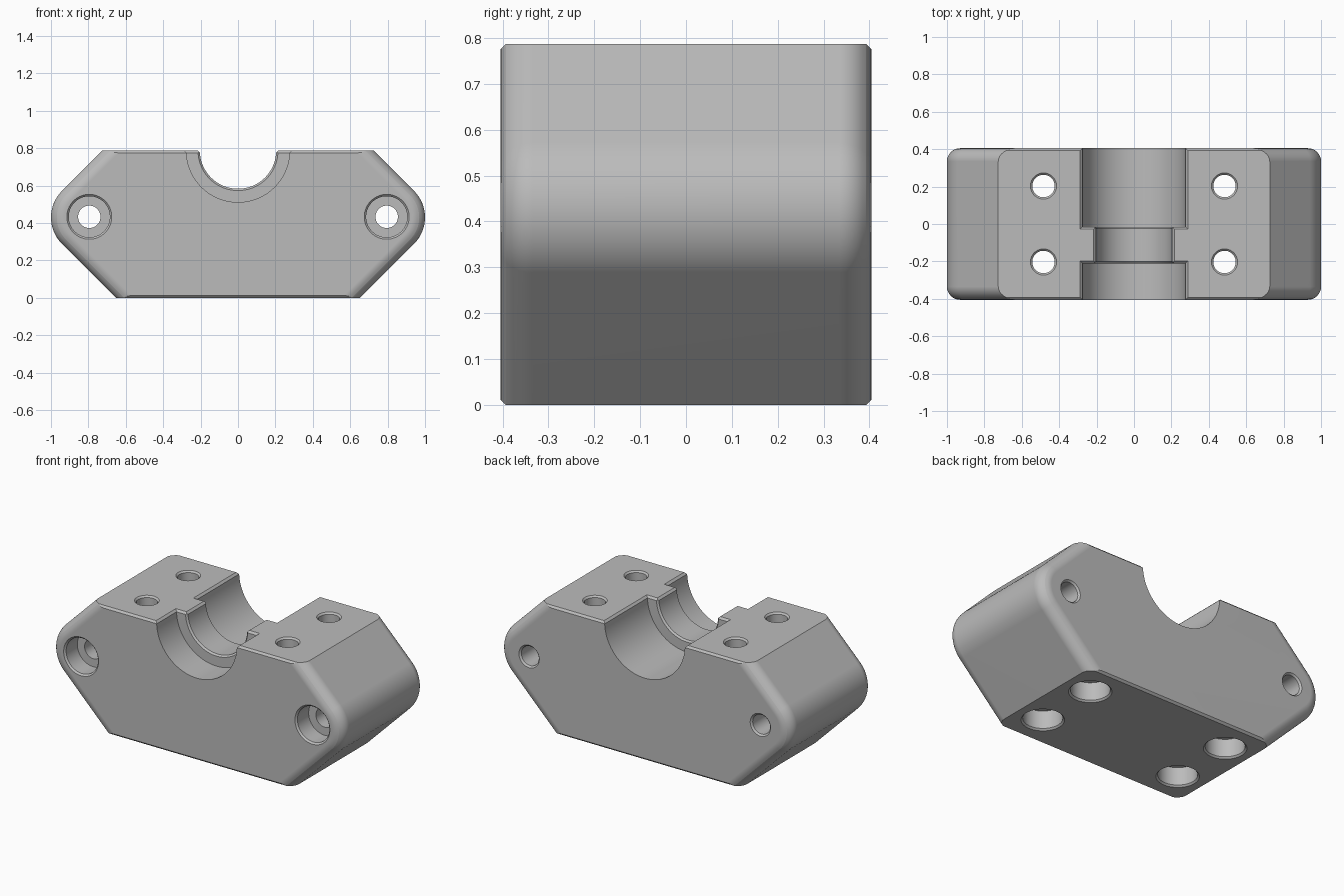
import bpy, bmesh, math
from mathutils import Matrix

TOP, HALF_Y = 0.787, 0.405
NOSE_X, NOSE_Z, NOSE_R = 0.8, 0.43, 0.2
FILLET, CHAMFER = 0.07, 0.012

if "Cube" in bpy.data.objects:
    bpy.data.objects.remove(bpy.data.objects["Cube"], do_unlink=True)

grey = bpy.data.materials.new("plain grey")
grey.use_nodes = True
colour = (0.5, 0.5, 0.5, 1)
grey.diffuse_color = colour
grey.node_tree.nodes["Principled BSDF"].inputs["Base Color"].default_value = colour


def loft(name, rings):
    """Closed solid through a list of equally long point rings."""
    bm = bmesh.new()
    loops = [[bm.verts.new(p) for p in ring] for ring in rings]
    for a, b in zip(loops, loops[1:]):
        for i in range(len(a)):
            j = (i + 1) % len(a)
            bm.faces.new((a[i], a[j], b[j], b[i]))
    bm.faces.new(loops[0])
    bm.faces.new(loops[-1])
    bmesh.ops.recalc_face_normals(bm, faces=bm.faces)
    mesh = bpy.data.meshes.new(name)
    bm.to_mesh(mesh)
    bm.free()
    mesh.materials.append(grey)
    obj = bpy.data.objects.new(name, mesh)
    bpy.context.collection.objects.link(obj)
    return obj


def outline(y, inset, trim):
    """Block outline: sides pulled in by inset, top and bottom by trim."""
    r = NOSE_R - inset
    reach = NOSE_X + r * math.sqrt(2)
    low, high = trim, TOP - trim
    half = [(reach - NOSE_Z + low, low)]
    for i in range(17):
        a = math.radians(-45 + 90 * i / 16)
        half.append((NOSE_X + r * math.cos(a), NOSE_Z + r * math.sin(a)))
    half.append((reach + NOSE_Z - high, high))
    return [(x, y, z) for x, z in half] + [(-x, y, z) for x, z in reversed(half)]


# Main block with filleted sides and chamfered top and bottom edges
steps = sorted([FILLET * (1 - math.cos(math.pi / 2 * i / 8)) for i in range(9)] + [CHAMFER])
ends = [(t, FILLET - math.sqrt(FILLET**2 - (FILLET - t)**2), max(0, CHAMFER - t)) for t in steps]
rings = [outline(-HALF_Y + t, d, e) for t, d, e in ends]
rings += [outline(HALF_Y - t, d, e) for t, d, e in reversed(ends)]
block = loft("clamp_block", rings)
bpy.context.view_layer.objects.active = block
block.select_set(True)


def cut(cutter):
    mod = block.modifiers.new("cut", "BOOLEAN")
    mod.operation = "DIFFERENCE"
    mod.solver = "EXACT"
    mod.object = cutter
    bpy.ops.object.modifier_apply(modifier=mod.name)
    bpy.data.objects.remove(cutter, do_unlink=True)


def turned(name, profile, matrix, sides=48):
    """Turned solid about its local z axis from (position, radius) pairs."""
    rings = []
    for pos, r in profile:
        angles = [2 * math.pi * (i + 0.5) / sides for i in range(sides)]
        rings.append([(r * math.cos(a), r * math.sin(a), pos) for a in angles])
    obj = loft(name, rings)
    obj.data.transform(matrix)
    return obj


def bolt_hole(start, end, matrix):
    """Through hole with a counterbore at its start and chamfered mouths."""
    profile = [(start - .02, .14), (start + .01, .11), (start + .12, .11),
               (start + .12, .06), (end - .01, .06), (end + .02, .09)]
    cut(turned("hole_cutter", profile, matrix))


def flare(x, y0, y1):
    """Shallow tapered cutter that chamfers the top rim of the channel."""
    rings = []
    for z, g in ((TOP - 0.013, -0.001), (TOP + 0.02, 0.032)):
        rings.append([(sx * (x + g), y, z) for sx, y in
                      ((-1, y0 - g), (1, y0 - g), (1, y1 + g), (-1, y1 + g))])
    cut(loft("rim_cutter", rings))


along_y = Matrix.Rotation(-math.pi / 2, 4, "X")

# Half-round channel with a narrower ridge
WIDE, NARROW, RIDGE_A, RIDGE_B = 0.276, 0.204, -0.21, -0.015
channel = [(-.6, WIDE), (RIDGE_A, WIDE), (RIDGE_A, NARROW + .01), (RIDGE_A + .01, NARROW),
           (RIDGE_B - .01, NARROW), (RIDGE_B, NARROW + .01), (RIDGE_B, WIDE), (.6, WIDE)]
cut(turned("channel_cutter", channel, Matrix.Translation((0, 0, TOP)) @ along_y, 96))
flare(WIDE, -.6, RIDGE_A)
flare(NARROW, -.5, .5)
flare(WIDE, RIDGE_B, .6)

# Bolt holes: two front to back, four bottom to top
for sx in (-1, 1):
    bolt_hole(-HALF_Y, HALF_Y, Matrix.Translation((sx * 0.795, 0, 0.433)) @ along_y)
    for sy in (-1, 1):
        bolt_hole(0, TOP, Matrix.Translation((sx * 0.484, sy * 0.203, 0)))

# Smooth rounded surfaces, keep sharp edges
bpy.ops.object.shade_smooth_by_angle(angle=math.radians(25))
weighted = block.modifiers.new("even_normals", "WEIGHTED_NORMAL")
weighted.keep_sharp = True
